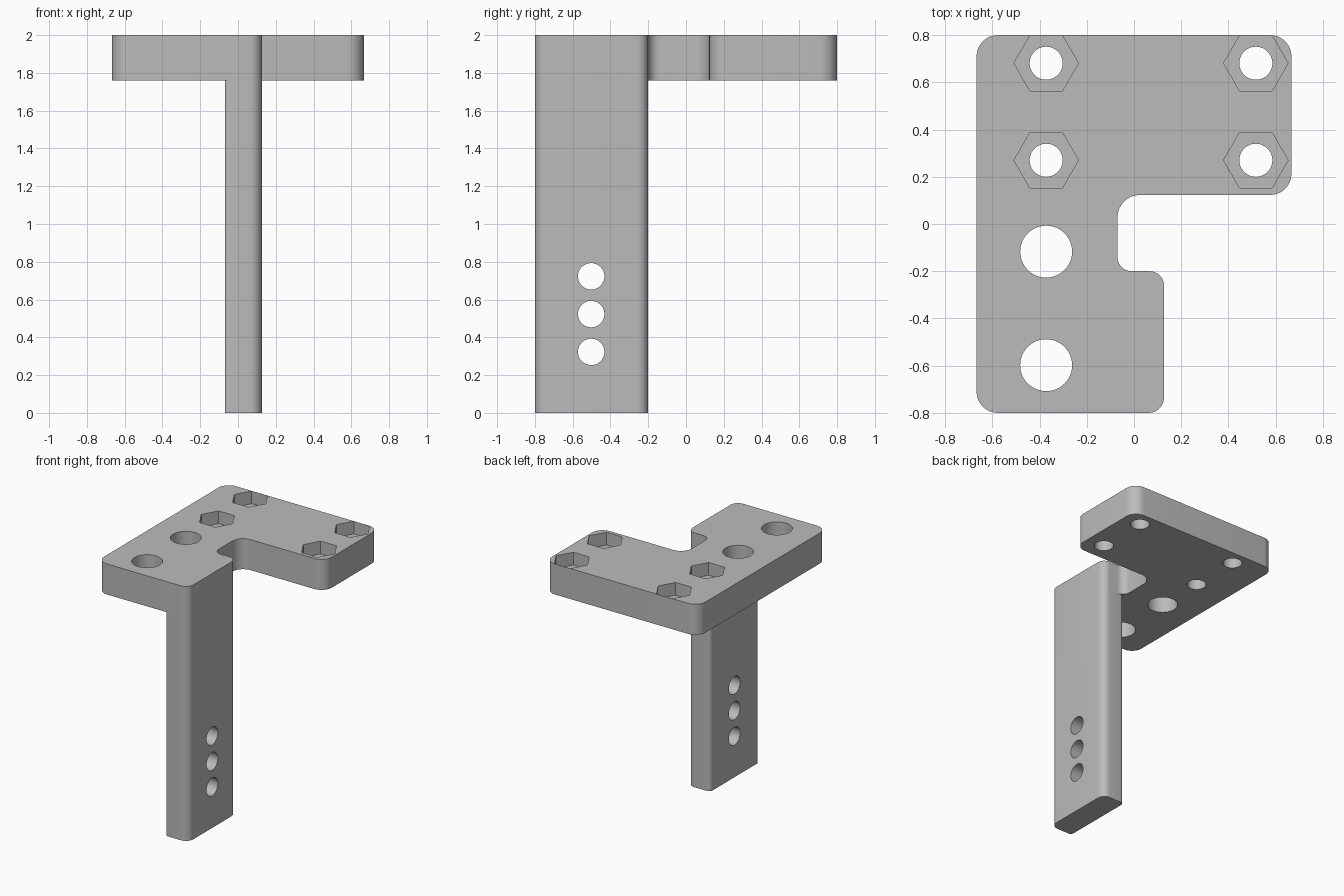
import bpy, bmesh, math
from mathutils import Vector, Matrix

if "Cube" in bpy.data.objects:
    bpy.data.objects.remove(bpy.data.objects["Cube"])

grey = bpy.data.materials.new("plain grey")
grey.diffuse_color = (0.5, 0.5, 0.5, 1)
grey.use_nodes = True
grey.node_tree.nodes["Principled BSDF"].inputs["Base Color"].default_value = grey.diffuse_color


def rounded(corners, steps=8):
    """Outline from (x, y, radius) right-angle corners."""
    pts = []
    for i, (x, y, r) in enumerate(corners):
        p = Vector((x, y))
        a = (Vector(corners[i - 1][:2]) - p).normalized()
        b = (Vector(corners[(i + 1) % len(corners)][:2]) - p).normalized()
        for k in range(steps + 1):
            t = math.pi / 2 * k / steps
            pts.append(p + a * r * (1 - math.sin(t)) + b * r * (1 - math.cos(t)))
    return pts


def extrude(name, outline, z0, z1):
    bm = bmesh.new()
    face = bm.faces.new([bm.verts.new((p[0], p[1], z0)) for p in outline])
    out = bmesh.ops.extrude_face_region(bm, geom=[face])
    verts = [v for v in out["geom"] if isinstance(v, bmesh.types.BMVert)]
    bmesh.ops.translate(bm, vec=(0, 0, z1 - z0), verts=verts)
    bmesh.ops.recalc_face_normals(bm, faces=bm.faces)
    mesh = bpy.data.meshes.new(name)
    bm.to_mesh(mesh)
    bm.free()
    mesh.materials.append(grey)
    ob = bpy.data.objects.new(name, mesh)
    bpy.context.collection.objects.link(ob)
    return ob


def cut(ob, centre, radius, length, sides=48, axis="Z"):
    """Drill a round or hexagonal hole through a part."""
    bm = bmesh.new()
    m = Matrix.Translation(centre)
    m = m @ (Matrix.Rotation(math.pi / 2, 4, "Y") if axis == "X"
             else Matrix.Rotation(math.pi / 2, 4, "Z"))
    bmesh.ops.create_cone(bm, cap_ends=True, segments=sides, radius1=radius,
                          radius2=radius, depth=length, matrix=m)
    mesh = bpy.data.meshes.new("cutter")
    bm.to_mesh(mesh)
    bm.free()
    mesh.materials.append(grey)
    tool = bpy.data.objects.new("cutter", mesh)
    tool.hide_render = True
    bpy.context.collection.objects.link(tool)
    mod = ob.modifiers.new("hole", "BOOLEAN")
    mod.operation, mod.solver, mod.object = "DIFFERENCE", "EXACT", tool
    bpy.context.view_layer.objects.active = ob
    bpy.ops.object.modifier_apply(modifier=mod.name)
    bpy.data.objects.remove(tool)


# Notched top plate
BOTTOM = 1.76
plate = extrude("top_plate", rounded([
    (-0.667, -0.8, 0.09), (0.127, -0.8, 0.065), (0.127, -0.2, 0.06),
    (-0.07, -0.2, 0.06), (-0.07, 0.123, 0.095), (0.667, 0.123, 0.09),
    (0.667, 0.8, 0.09), (-0.667, 0.8, 0.09)]), BOTTOM, 2.0)

# Large holes, then bolt holes with hexagonal nut pockets
for y in (-0.117, -0.598):
    cut(plate, (-0.372, y, 1.88), 0.11, 1)
for x in (-0.372, 0.516):
    for y in (0.27, 0.681):
        cut(plate, (x, y, 1.88), 0.07, 1)
        cut(plate, (x, y, 2.0), 0.1365, 0.2, sides=6, axis="Z")

# Upright leg with three cross holes
leg = extrude("leg", rounded([
    (-0.07, -0.8, 0.02), (0.127, -0.8, 0.065),
    (0.127, -0.2, 0.06), (-0.07, -0.2, 0.03)]), 0, BOTTOM)
for z in (0.323, 0.523, 0.723):
    cut(leg, (0.03, -0.502, z), 0.07, 1, axis="X")

# Smooth rounded corners and holes, crisp edges
for ob in (plate, leg):
    bpy.ops.object.select_all(action="DESELECT")
    ob.select_set(True)
    bpy.context.view_layer.objects.active = ob
    bpy.ops.object.shade_smooth_by_angle(angle=math.radians(30))
